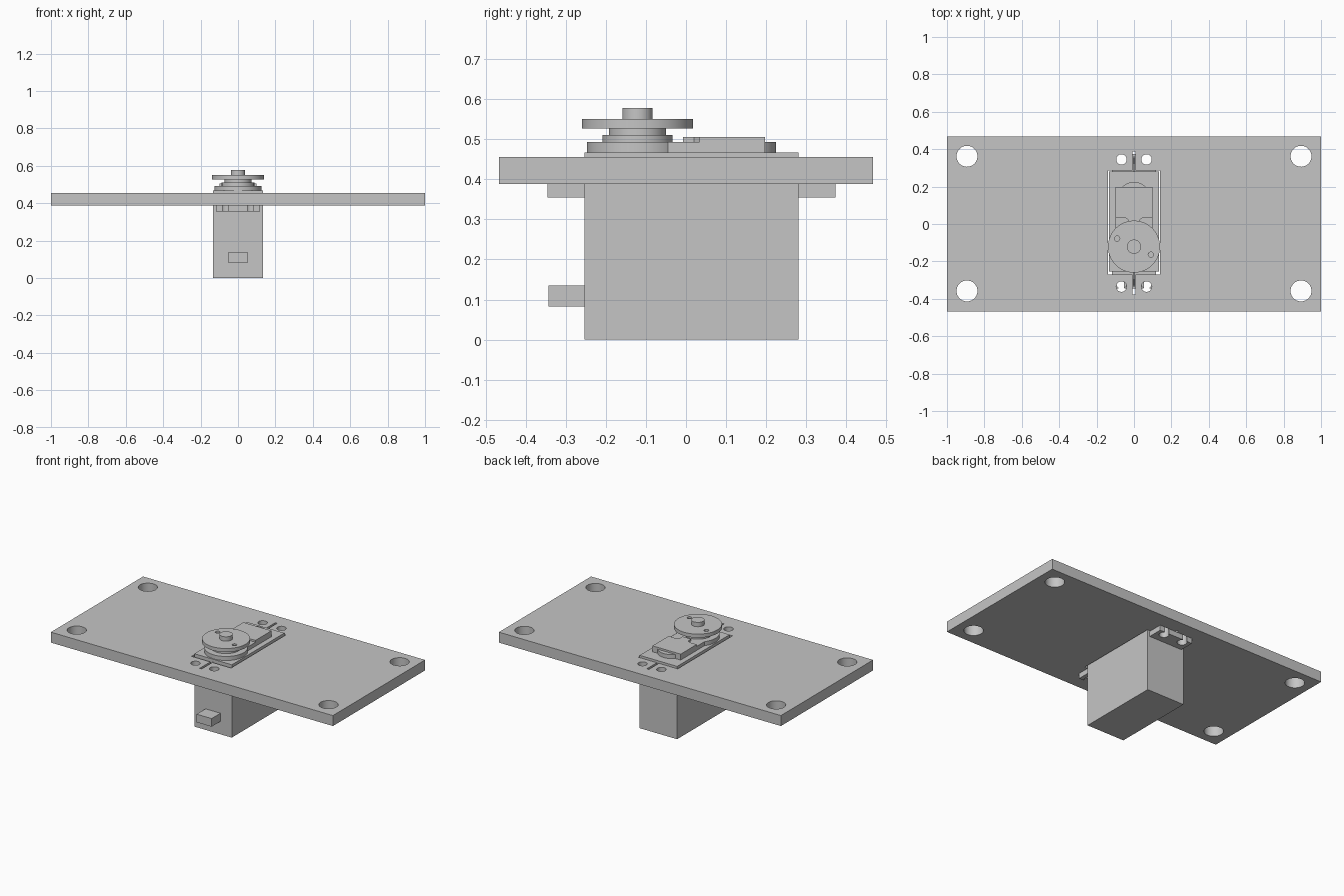
import bpy, bmesh, math

if "Cube" in bpy.data.objects:
    bpy.data.objects.remove(bpy.data.objects["Cube"], do_unlink=True)

grey = bpy.data.materials.new("light_grey")
grey.use_nodes = True
GREY = (0.56, 0.56, 0.56, 1)
grey.diffuse_color = GREY
grey.node_tree.nodes["Principled BSDF"].inputs["Base Color"].default_value = GREY


def prism(name, outline, z0, z1):
    """Extrude a flat xy outline from z0 to z1."""
    bm = bmesh.new()
    face = bm.faces.new([bm.verts.new((x, y, z0)) for x, y in outline])
    top = bmesh.ops.extrude_face_region(bm, geom=[face])["geom"]
    for v in top:
        if isinstance(v, bmesh.types.BMVert):
            v.co.z = z1
    bmesh.ops.recalc_face_normals(bm, faces=bm.faces)
    mesh = bpy.data.meshes.new(name)
    bm.to_mesh(mesh)
    bm.free()
    mesh.materials.append(grey)
    obj = bpy.data.objects.new(name, mesh)
    bpy.context.collection.objects.link(obj)
    return obj


def box(name, x0, x1, y0, y1, z0, z1):
    return prism(name, [(x0, y0), (x1, y0), (x1, y1), (x0, y1)], z0, z1)


def disc(name, x, y, r, z0, z1, n=64):
    ring = [(x + r * math.cos(math.tau * i / n), y + r * math.sin(math.tau * i / n))
            for i in range(n)]
    return prism(name, ring, z0, z1)


def cut(obj, cutters):
    """Subtract each cutter, apply, and discard the cutters."""
    bpy.context.view_layer.objects.active = obj
    for c in cutters:
        c.hide_render = True
        mod = obj.modifiers.new("cut", "BOOLEAN")
        mod.operation, mod.solver, mod.object = "DIFFERENCE", "EXACT", c
        bpy.ops.object.modifier_apply(modifier=mod.name)
        bpy.data.objects.remove(c, do_unlink=True)


# Mounting plate with corner holes, motor opening, screw holes and rib slots
PLATE_Z, PLATE_TOP = 0.388, 0.455
plate = box("mounting_plate", -1, 1, -0.467, 0.467, PLATE_Z, PLATE_TOP)
cutters = [box("motor_opening", -0.14, 0.14, -0.27, 0.285, 0.3, 0.6),
           box("rib_slot", -0.007, 0.007, -0.378, 0.387, 0.3, 0.6)]
for sx in (-1, 1):
    for y in (-0.358, 0.362):
        cutters.append(disc("corner_hole", sx * 0.893, y, 0.056, 0.3, 0.6, 48))
    for y in (-0.335, 0.345):
        cutters.append(disc("screw_hole", sx * 0.067, y, 0.028, 0.3, 0.6, 32))
cut(plate, cutters)

# Motor housing and cable outlet
FRONT, BACK, DECK = -0.253, 0.28, 0.467
box("motor_body", -0.133, 0.133, FRONT, BACK, 0, DECK)
box("cable_outlet", -0.053, 0.053, -0.343, FRONT, 0.083, 0.135)

# Mounting ears with open keyholes, each with a thin triangular rib
for name, base, s in (("front", FRONT, -1), ("back", BACK, 1)):
    tip = base + s * 0.093
    hole_y = base + s * 0.065
    ear = box(name + "_ear", -0.118, 0.118, min(base, tip), max(base, tip), 0.355, PLATE_Z)
    cutters = []
    for x in (-0.067, 0.067):
        end = tip + s * 0.05
        cutters.append(disc("ear_hole", x, hole_y, 0.028, 0.3, 0.5, 32))
        cutters.append(box("ear_slot", x - 0.016, x + 0.016,
                           min(hole_y, end), max(hole_y, end), 0.3, 0.5))
    cut(ear, cutters)
    rib = box(name + "_rib", -0.004, 0.004, min(base, tip), max(base, tip), PLATE_Z, 0.45)
    for v in rib.data.vertices:
        if abs(v.co.y - base) > 0.04:
            v.co.y = base + s * 0.08
            v.co.z = min(v.co.z, PLATE_Z + 0.002)

# Gear cover on the deck
SHAFT_Y = -0.121
box("gear_cover_base", -0.1, 0.1, SHAFT_Y, 0.197, DECK, 0.493)
half = [(0.03, -0.008), (0.03, 0.02), (0.045, 0.034), (0.1, 0.034), (0.1, 0.197)]
prism("gear_cover_top", half + [(-x, y) for x, y in reversed(half)], 0.493, 0.505)
disc("gear_cover_end", 0, 0.14, 0.085, DECK, 0.493)

# Stepped output shaft and round horn
for name, r, z0, z1 in (("shaft_collar", 0.126, DECK, 0.493),
                        ("shaft_step_lower", 0.087, 0.493, 0.51),
                        ("shaft_step_upper", 0.071, 0.51, 0.527),
                        ("horn_hub", 0.038, 0.55, 0.578)):
    disc(name, 0, SHAFT_Y, r, z0, z1)
horn = disc("round_horn", 0, SHAFT_Y, 0.139, 0.527, 0.55, 96)
cut(horn, [disc("horn_hole", s * 0.09, SHAFT_Y - s * 0.043, 0.014, 0.4, 0.7, 24)
           for s in (-1, 1)])

# Smooth the round walls, keep edges sharp
for obj in bpy.context.scene.objects:
    obj.select_set(obj.type == "MESH")
bpy.context.view_layer.objects.active = plate
bpy.ops.object.shade_smooth_by_angle(angle=math.radians(30))
